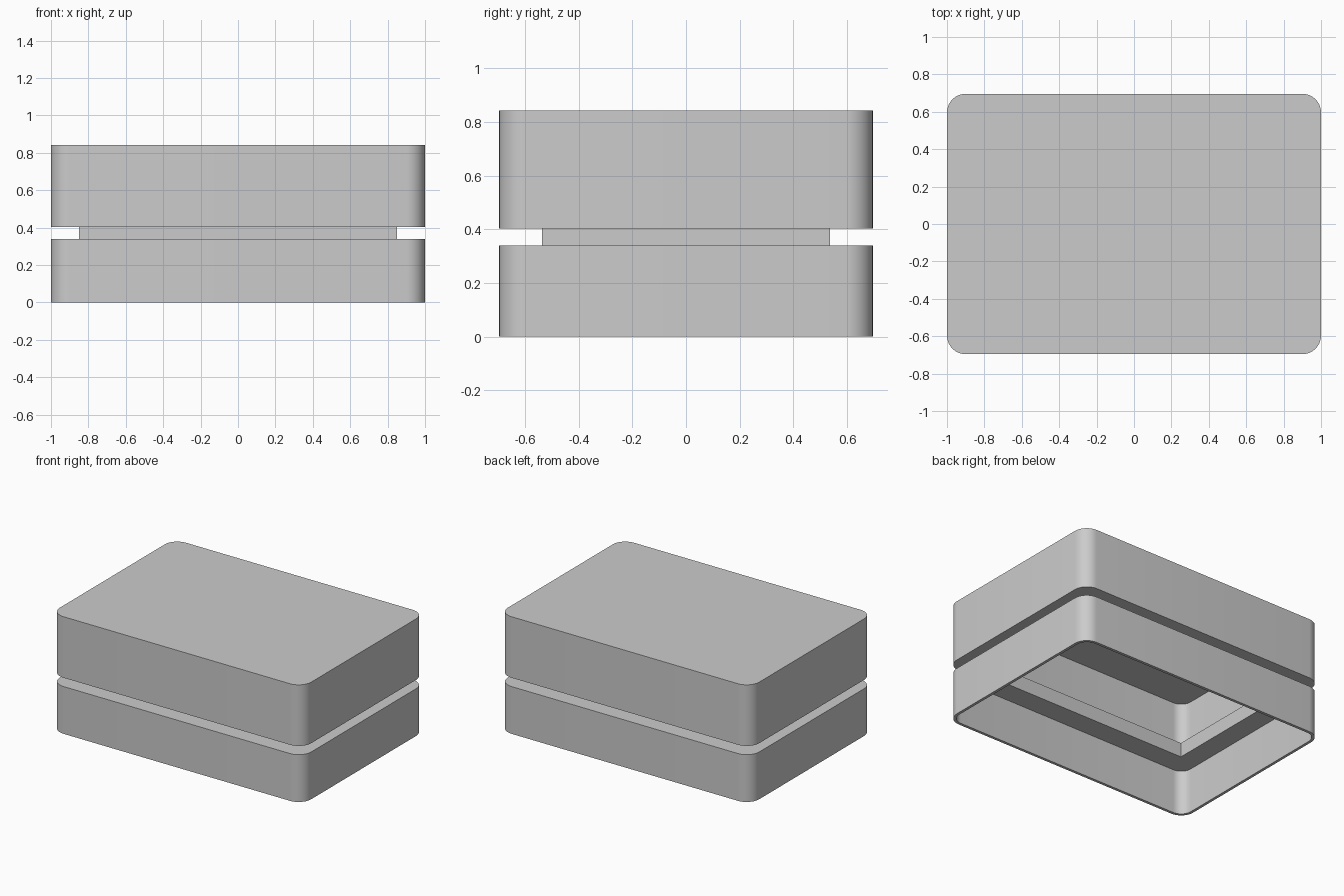
import bpy
import bmesh
import math

if "Cube" in bpy.data.objects:
    bpy.data.objects.remove(bpy.data.objects["Cube"], do_unlink=True)

grey = bpy.data.materials.new("light grey")
grey.use_nodes = True
grey.diffuse_color = (0.6, 0.6, 0.6, 1)
grey.node_tree.nodes["Principled BSDF"].inputs["Base Color"].default_value = (0.6, 0.6, 0.6, 1)

WALL = 0.02
HALF_X, HALF_Y, RADIUS = 1.0, 0.696, 0.1      # lid and base outline
NECK_X, NECK_Y = 0.85, 0.536                  # square-cornered neck
BASE_TOP, LID_BOTTOM, LID_TOP = 0.34, 0.403, 0.842


def outline(hx, hy, r, steps=10):
    """Rectangle outline, with rounded corners if r > 0."""
    points = []
    for i, (sx, sy) in enumerate([(1, 1), (-1, 1), (-1, -1), (1, -1)]):
        for k in range(steps + 1 if r else 1):
            a = math.pi / 2 * (i + k / steps)
            points.append((sx * (hx - r) + r * math.cos(a),
                           sy * (hy - r) + r * math.sin(a)))
    return points


def prism(name, hx, hy, z0, z1, r=0):
    bm = bmesh.new()
    face = bm.faces.new([bm.verts.new((x, y, z0)) for x, y in outline(hx, hy, r)])
    top = bmesh.ops.extrude_face_region(bm, geom=[face])["geom"]
    bmesh.ops.translate(bm, vec=(0, 0, z1 - z0),
                        verts=[v for v in top if isinstance(v, bmesh.types.BMVert)])
    if not any(f.normal.z < -0.5 for f in bm.faces):
        bm.faces.new([v for v in bm.verts if v.co.z == z0])
    bmesh.ops.recalc_face_normals(bm, faces=bm.faces)
    mesh = bpy.data.meshes.new(name)
    bm.to_mesh(mesh)
    bm.free()
    mesh.materials.append(grey)
    obj = bpy.data.objects.new(name, mesh)
    bpy.context.collection.objects.link(obj)
    return obj


def carve(obj, *cutters):
    """Cut the given solids out of a part, then shade it."""
    bpy.ops.object.select_all(action="DESELECT")
    bpy.context.view_layer.objects.active = obj
    obj.select_set(True)
    for cutter in cutters:
        mod = obj.modifiers.new("cut", "BOOLEAN")
        mod.operation, mod.solver, mod.object = "DIFFERENCE", "EXACT", cutter
        bpy.ops.object.modifier_apply(modifier=mod.name)
    bpy.ops.object.shade_smooth_by_angle(angle=math.radians(30))


# Cutters: two rounded chambers joined by a square opening
inner = (HALF_X - WALL, HALF_Y - WALL)
base_room = prism("base_cutter", *inner, -0.1, BASE_TOP - WALL, RADIUS - WALL)
lid_room = prism("lid_cutter", *inner, LID_BOTTOM + WALL, LID_TOP - WALL, RADIUS - WALL)
opening = prism("opening_cutter", NECK_X - WALL, NECK_Y - WALL, 0.25, 0.5)

# Hollow base, open underneath
carve(prism("base", HALF_X, HALF_Y, 0, BASE_TOP, RADIUS), base_room, opening)

# Square tube between base and lid
carve(prism("neck", NECK_X, NECK_Y, BASE_TOP, LID_BOTTOM), opening)

# Hollow lid with a closed top and a floor around the opening
carve(prism("lid", HALF_X, HALF_Y, LID_BOTTOM, LID_TOP, RADIUS), lid_room, opening)

for cutter in (base_room, lid_room, opening):
    bpy.data.objects.remove(cutter, do_unlink=True)
